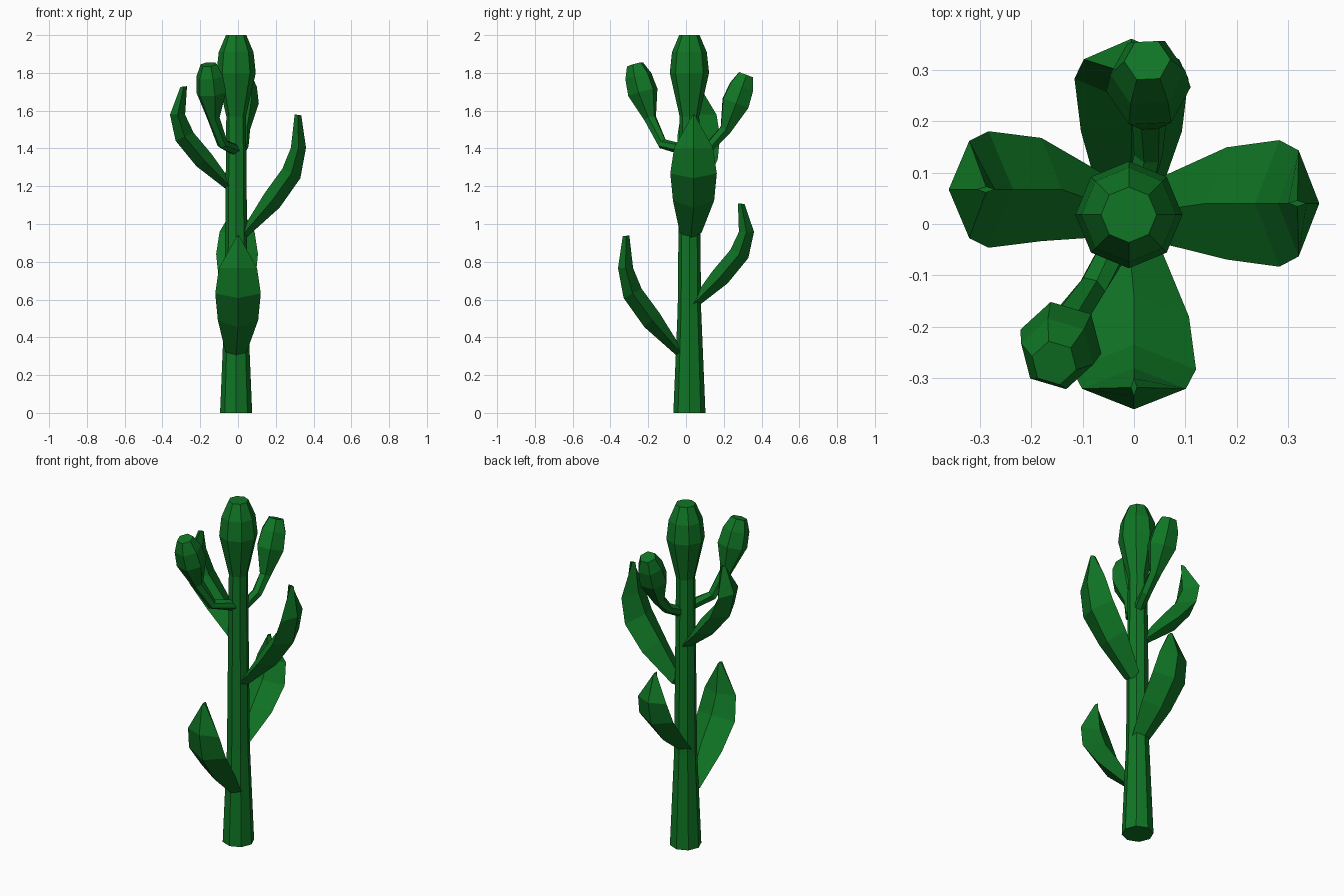
import bpy, bmesh, math
from mathutils import Vector

if "Cube" in bpy.data.objects:
    bpy.data.objects.remove(bpy.data.objects["Cube"], do_unlink=True)

GREEN = (0.005, 0.18, 0.018, 1)
green = bpy.data.materials.new("plant_green")
green.use_nodes = True
green.diffuse_color = GREEN
green.node_tree.nodes["Principled BSDF"].inputs["Base Color"].default_value = GREEN


def loft(name, rings):
    """Skin a list of equal-sized point rings and cap both ends."""
    bm = bmesh.new()
    loops = [[bm.verts.new(p) for p in ring] for ring in rings]
    n = len(loops[0])
    for a, b in zip(loops, loops[1:]):
        for i in range(n):
            j = (i + 1) % n
            bm.faces.new((a[i], a[j], b[j], b[i]))
    bm.faces.new(loops[0][::-1])
    bm.faces.new(loops[-1])
    bmesh.ops.recalc_face_normals(bm, faces=bm.faces)
    mesh = bpy.data.meshes.new(name)
    bm.to_mesh(mesh)
    bm.free()
    mesh.materials.append(green)
    obj = bpy.data.objects.new(name, mesh)
    bpy.context.collection.objects.link(obj)
    return obj


def tube(name, path, radii, sides, twist=0.0):
    """Faceted tube following a path, with one radius per point."""
    pts = [Vector(p) for p in path]
    angles = [math.tau * k / sides + twist for k in range(sides)]
    rings = []
    for i, (p, r) in enumerate(zip(pts, radii)):
        t = (pts[min(i + 1, len(pts) - 1)] - pts[max(i - 1, 0)]).normalized()
        u = Vector((0, 1, 0)).cross(t)
        if u.length < 0.5:
            u = Vector((1, 0, 0)).cross(t)
        u.normalize()
        v = t.cross(u)
        rings.append([p + r * (u * math.cos(a) + v * math.sin(a)) for a in angles])
    return loft(name, rings)


# Stem swelling into the top bud
CX, CY = -0.01, 0.018
stem = [(0, 0.085), (0.55, 0.062), (1.57, 0.052), (1.8, 0.104), (1.91, 0.092), (2, 0.054)]
tube("stem_and_top_bud", [(CX, CY, z) for z, r in stem], [r for z, r in stem], 8)

# Leaf sections: outer ridge (reach, height), inner ridge (reach, height), half width
SECTIONS = [
    ((0.035, -0.02), (0.035, 0.05), 0.058),
    ((0.22, 0.145), (0.14, 0.22), 0.109),
    ((0.33, 0.30), (0.235, 0.35), 0.123),
    ((0.36, 0.46), (0.28, 0.46), 0.103),
    ((0.335, 0.63), (0.30, 0.635), 0.006),
]


def leaf(name, out, base_z, height, width, start, drift, tip_pull=0.0):
    """Diamond-section leaf; start and drift are offsets across the leaf."""
    out = Vector(out)
    side = Vector((abs(out.y), abs(out.x), 0))
    k = height / 0.635
    rings = []
    for i, (o, n, w) in enumerate(SECTIONS):
        shift = side * (start if i == 0 else drift)
        if i == len(SECTIONS) - 1:
            shift -= out * tip_pull
        outer = out * o[0] + Vector((0, 0, base_z + k * o[1])) + shift
        inner = out * n[0] + Vector((0, 0, base_z + k * n[1])) + shift
        mid = (outer + inner) / 2
        rings.append([outer, mid + side * w * width, inner, mid - side * w * width])
    return loft(name, rings)


leaf("left_leaf", (1, 0, 0), 0.94, 0.64, 1.0, 0.025, 0.04)
leaf("right_leaf", (-1, 0, 0), 1.18, 0.55, 0.92, 0.03, 0.067, 0.03)
leaf("front_leaf", (0, -1, 0), 0.31, 0.63, 0.98, -0.01, 0.0)
leaf("back_leaf", (0, 1, 0), 0.56, 0.55, 0.9, -0.01, -0.005, 0.025)


# Small buds on bent stalks
def side_bud(name, root, elbow, neck, tip, twist):
    neck, tip = Vector(neck), Vector(tip)
    path = [root, elbow, neck] + [neck.lerp(tip, f) for f in (0.48, 0.78, 1)]
    return tube(name, path, [0.03, 0.029, 0.034, 0.082, 0.073, 0.045], 6, twist)


side_bud("front_bud", (-0.01, 0.0, 1.39), (-0.082, -0.125, 1.425),
         (-0.13, -0.19, 1.56), (-0.155, -0.27, 1.845), -0.3)
side_bud("back_bud", (0.0, 0.03, 1.365), (0.028, 0.135, 1.42),
         (0.03, 0.21, 1.5), (0.026, 0.318, 1.79), 0.05)
